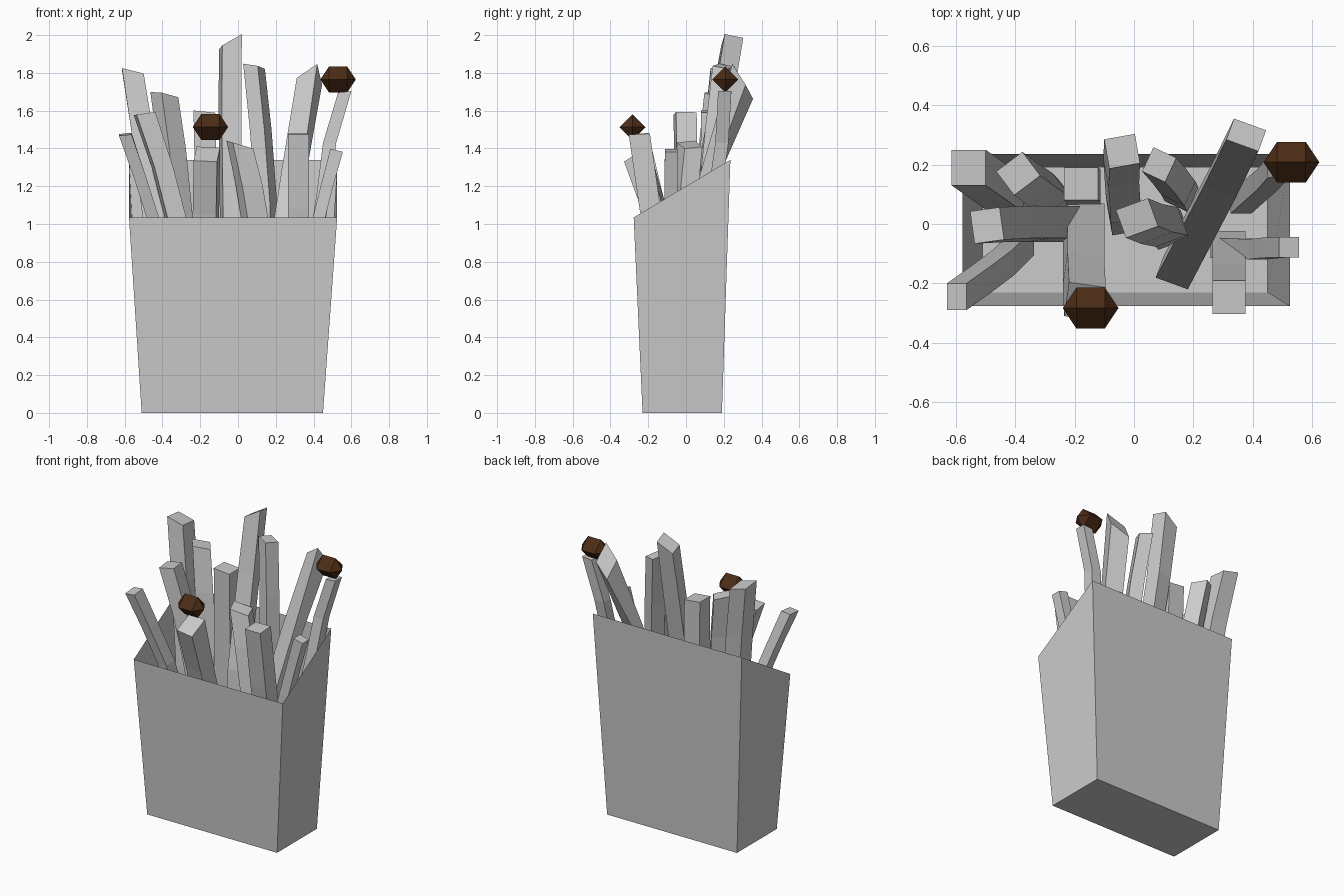
import bpy, bmesh, math
from mathutils import Vector


def make_material(name, rgb):
    mat = bpy.data.materials.new(name)
    mat.diffuse_color = (*rgb, 1)
    return mat


GREY = make_material("pale grey", (0.6, 0.6, 0.6))
BROWN = make_material("dark brown", (0.07, 0.025, 0.008))


def make_object(name, verts, faces, mat):
    mesh = bpy.data.meshes.new(name)
    mesh.from_pydata(verts, [], faces)
    bm = bmesh.new()
    bm.from_mesh(mesh)
    bmesh.ops.recalc_face_normals(bm, faces=bm.faces)
    bm.to_mesh(mesh)
    bm.free()
    mesh.materials.append(mat)
    obj = bpy.data.objects.new(name, mesh)
    bpy.context.collection.objects.link(obj)
    return obj


def tube_faces(rings):
    faces = [tuple(reversed(range(4)))]
    for r in range(rings - 1):
        for i in range(4):
            j = (i + 1) % 4
            faces.append((4 * r + i, 4 * r + j, 4 * r + 4 + j, 4 * r + 4 + i))
    return faces


# Stick: square section swept down a bent path, with a slanted tip
def stick(name, path, width, depth, yaw=0, slant=(0, 0)):
    verts = []
    c, s = math.cos(math.radians(yaw)), math.sin(math.radians(yaw))
    for k, p in enumerate(reversed(path)):
        tip = k == len(path) - 1
        for u, v in ((-1, -1), (1, -1), (1, 1), (-1, 1)):
            x, y = u * width / 2, v * depth / 2
            dx, dy = x * c - y * s, x * s + y * c
            dz = slant[0] * dx + slant[1] * dy if tip else 0
            verts.append(Vector(p) + Vector((dx, dy, dz)))
    n = len(path)
    faces = tube_faces(n) + [tuple(range(4 * n - 4, 4 * n))]
    make_object(name, verts, faces, GREY)


# Open carton: flared walls, high back edge, closed floor
carton = [(-0.51, -0.23, 0), (0.45, -0.23, 0), (0.45, 0.19, 0), (-0.51, 0.19, 0),
          (-0.577, -0.277, 1.035), (0.525, -0.277, 1.035),
          (0.525, 0.235, 1.34), (-0.577, 0.235, 1.34)]
make_object("carton", carton, tube_faces(2), GREY)

# Left side sticks
stick("stick_left_back", [(-0.557, 0.19, 1.805), (-0.5, 0.15, 1.45), (-0.43, 0.1, 0.9), (-0.4, 0.08, 0.3)],
      0.115, 0.12, 0, (-0.25, -0.1))
stick("stick_left_back_turned", [(-0.39, 0.17, 1.685), (-0.35, 0.14, 1.4), (-0.29, 0.1, 0.8), (-0.27, 0.08, 0.3)],
      0.11, 0.1, 37, (-0.2, -0.1))
stick("stick_left_middle", [(-0.495, -0.005, 1.585), (-0.4, 0, 1.3), (-0.33, 0, 1.03), (-0.2, 0, 0.4)],
      0.1, 0.11, 8, (0.15, 0))
stick("stick_left_front", [(-0.597, -0.245, 1.475), (-0.52, -0.19, 1.25), (-0.44, -0.13, 1.0), (-0.37, -0.06, 0.6)],
      0.066, 0.09, 0, (0.1, 0.1))

# Centre sticks
stick("stick_centre_back", [(-0.178, 0.135, 1.595), (-0.17, 0.13, 1.2), (-0.17, 0.12, 0.4)],
      0.115, 0.11, 0, (-0.1, 0))
stick("stick_centre_front", [(-0.165, -0.262, 1.37), (-0.17, -0.16, 1.05), (-0.17, 0.02, 0.45)],
      0.125, 0.115, -8, (0.05, 0.65))
stick("stick_tallest", [(-0.04, 0.245, 1.965), (-0.043, 0.18, 1.6), (-0.035, 0.06, 1.0), (-0.03, 0.02, 0.4)],
      0.105, 0.1, 10, (0.6, -0.1))
stick("stick_right_back", [(0.085, 0.2, 1.835), (0.12, 0.16, 1.5), (0.15, 0.12, 1.1), (0.16, 0.1, 0.4)],
      0.085, 0.09, -25, (-0.2, -0.1))
stick("stick_centre_low", [(0.01, 0.02, 1.42), (0.06, 0.0, 1.2), (0.11, -0.01, 0.9), (0.12, -0.02, 0.4)],
      0.115, 0.1, 20, (-0.3, 0))

# Right side sticks
stick("stick_right_leaning", [(0.378, 0.3, 1.755), (0.3, 0.14, 1.3), (0.14, -0.165, 0.25)],
      0.115, 0.075, -20, (0.1, -1.6))
stick("stick_right_front", [(0.32, -0.247, 1.476), (0.32, -0.19, 1.08), (0.32, -0.08, 0.5)],
      0.112, 0.112, 0, (0, 0.05))
stick("stick_right_thin", [(0.565, 0.205, 1.7), (0.485, 0.19, 1.43), (0.45, 0.15, 1.15), (0.36, 0.07, 0.6)],
      0.07, 0.07, 0, (0.1, 0))
stick("stick_right_edge", [(0.522, -0.078, 1.39), (0.465, -0.08, 1.18), (0.42, -0.085, 1.0), (0.29, -0.08, 0.5)],
      0.066, 0.068, 0, (-0.25, 0))


# Brown drops: four-sided faceted balls lying along x
def drop(name, x, y, z):
    r = 0.069
    verts = [(x + sx * 0.048, y + dy, z + dz) for sx in (-1, 1)
             for dy, dz in ((-r, 0), (0, -r), (r, 0), (0, r))]
    verts += [(x - 0.094, y, z), (x + 0.094, y, z)]
    faces = tube_faces(2)[1:]
    for i in range(4):
        j = (i + 1) % 4
        faces += [(j, i, 8), (4 + i, 4 + j, 9)]
    make_object(name, verts, faces, BROWN)


drop("drop_front", -0.146, -0.283, 1.513)
drop("drop_back", 0.53, 0.208, 1.765)
